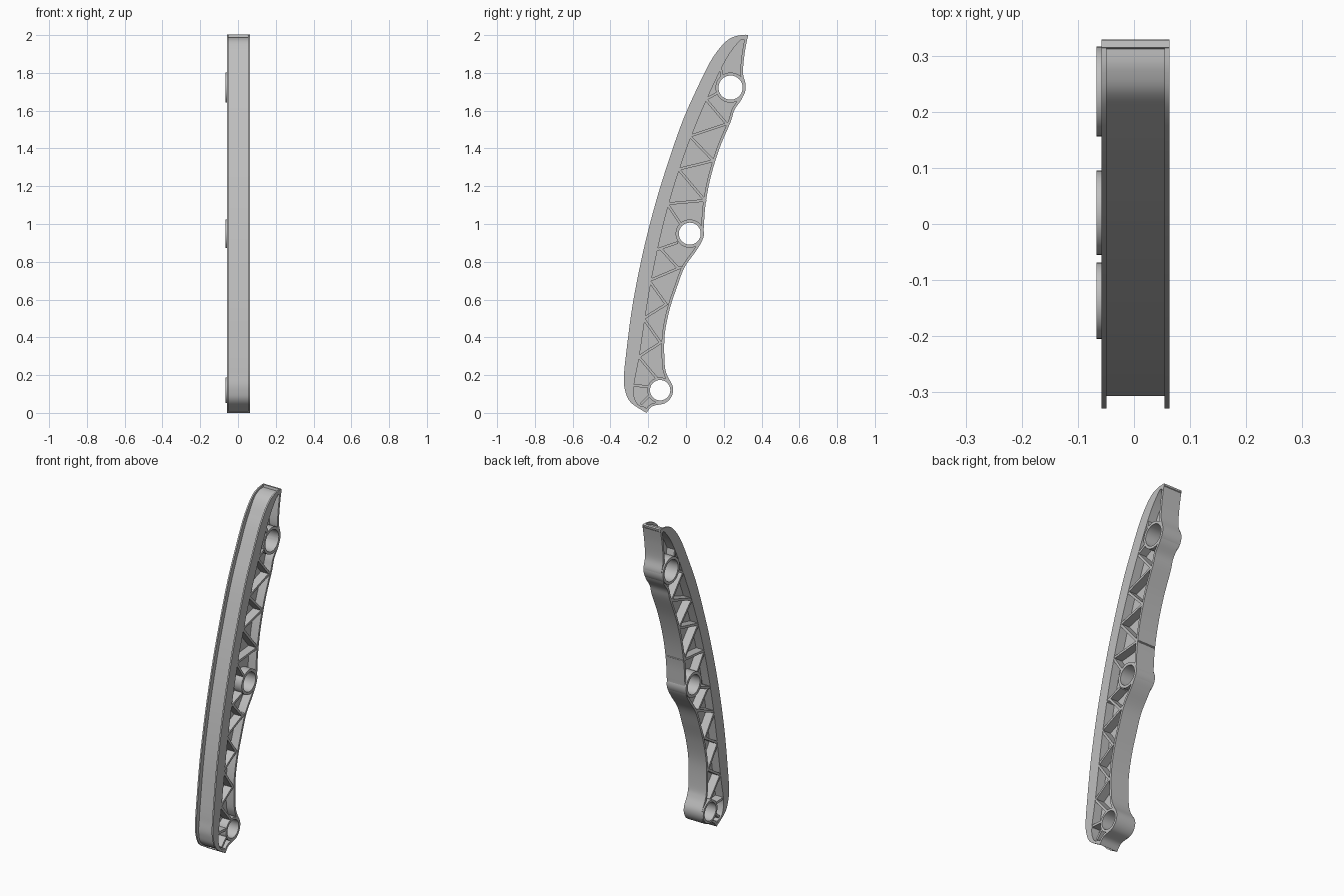
import bpy, bmesh, math
from mathutils import Vector, Matrix

cube = bpy.data.objects.get("Cube")
if cube:
    bpy.data.objects.remove(cube, do_unlink=True)

grey = bpy.data.materials.new("plain grey")
grey.use_nodes = True
grey.diffuse_color = (0.52, 0.52, 0.52, 1)
grey.node_tree.nodes["Principled BSDF"].inputs["Base Color"].default_value = (0.52, 0.52, 0.52, 1)

LEFT, RIGHT = 0.063, -0.058
MIDDLE = (LEFT + RIGHT) / 2


def spline(points, steps=6):
    """Smooth open curve through the points."""
    p = [Vector(q) for q in points]
    p = [2 * p[0] - p[1]] + p + [2 * p[-1] - p[-2]]
    out = []
    for a, b, c, d in zip(p, p[1:], p[2:], p[3:]):
        for i in range(steps):
            t = i / steps
            out.append(0.5 * (2 * b + (c - a) * t + (2 * a - 5 * b + 4 * c - d) * t * t
                              + (3 * b - a - 3 * c + d) * t ** 3))
    return out + [p[-2]]


def offset(curve, depth):
    """Shift a curve to its left by a depth depending on height."""
    out = []
    for i, p in enumerate(curve):
        d = (curve[min(i + 1, len(curve) - 1)] - curve[max(i - 1, 0)]).normalized()
        out.append(p + Vector((-d.y, d.x)) * depth(p.y))
    return out


def circle(centre, radius, n=40):
    return [Vector((centre[0] + radius * math.cos(2 * math.pi * i / n),
                    centre[1] + radius * math.sin(2 * math.pi * i / n))) for i in range(n)]


def plate(name, loops, x0, x1):
    """Filled side profile (y, z), with holes, extruded from x0 to x1."""
    cu = bpy.data.curves.new(name, 'CURVE')
    cu.dimensions, cu.fill_mode, cu.extrude = '2D', 'BOTH', (x1 - x0) / 2
    for loop in loops:
        s = cu.splines.new('POLY')
        s.points.add(len(loop) - 1)
        for point, p in zip(s.points, loop):
            point.co = (p[0], p[1], 0, 1)
        s.use_cyclic_u = True
    tmp = bpy.data.objects.new(name + "_curve", cu)
    bpy.context.collection.objects.link(tmp)
    deps = bpy.context.evaluated_depsgraph_get()
    mesh = bpy.data.meshes.new_from_object(tmp.evaluated_get(deps))
    bpy.data.objects.remove(tmp, do_unlink=True)
    mesh.transform(Matrix(((0, 0, 1, (x0 + x1) / 2), (1, 0, 0, 0), (0, 1, 0, 0), (0, 0, 0, 1))))
    bm = bmesh.new()
    bm.from_mesh(mesh)
    bmesh.ops.remove_doubles(bm, verts=bm.verts, dist=0.0001)
    bmesh.ops.recalc_face_normals(bm, faces=bm.faces)
    bm.to_mesh(mesh)
    bm.free()
    mesh.materials.clear()
    mesh.materials.append(grey)
    ob = bpy.data.objects.new(name, mesh)
    bpy.context.collection.objects.link(ob)
    bpy.ops.object.select_all(action='DESELECT')
    ob.select_set(True)
    bpy.context.view_layer.objects.active = ob
    bpy.ops.object.shade_smooth_by_angle(angle=math.radians(30))
    return ob


# Side outline curves, as (y, z)
front = spline([(.328, 2), (.27, 1.996), (.21, 1.965), (.135, 1.87), (.055, 1.71), (-.02, 1.54),
                (-.1, 1.31), (-.167, 1.09), (-.23, .84), (-.283, .57), (-.315, .33),
                (-.329, .185), (-.32, .11), (-.29, .053), (-.21, 0)])
inner = spline([(.315, 1.975), (.28, 1.965), (.19, 1.83), (.03, 1.47), (-.093, 1.1),
                (-.183, .705), (-.246, .307), (-.275, .15), (-.275, .09), (-.255, .045), (-.215, .03)])
rear = spline([(-.21, 0), (-.178, .035), (-.11, .052), (-.075, .09), (-.07, .14), (-.1, .2),
               (-.113, .26), (-.113, .41), (-.087, .546), (-.05, .66), (-.008, .77), (.055, .86),
               (.088, .92), (.094, .98), (.103, 1.1), (.13, 1.245), (.177, 1.4), (.236, 1.54),
               (.257, 1.605), (.296, 1.664), (.316, 1.73), (.302, 1.8), (.31, 1.9), (.328, 2)])


def channel_depth(z):
    low = min(1, max(0, (z - .04) / .16))
    high = min(1, max(0, (2 - z) / .1))
    return min(.008 + .02 * low, .012 + .016 * high)


# Sliding face with a raised lip on each edge
floor = offset(front, channel_depth)
plate("front_rail", [floor + inner[::-1]], RIGHT, LEFT)
for name, x in (("left_lip", LEFT - .009), ("right_lip", RIGHT)):
    plate(name, [front + floor[::-1]], x, x + .009)

# Rear wall
plate("rear_wall", [rear + offset(rear, lambda z: .014)[::-1]], RIGHT, LEFT)

# Bolt bosses: centre, bore radius, outer radius
bosses = {"upper_boss": ((.236, 1.722), .064, .08),
          "middle_boss": ((.02, .949), .058, .075),
          "lower_boss": ((-.137, .12), .054, .068)}
for name, (c, bore, outer) in bosses.items():
    plate(name, [circle(c, outer), circle(c, bore)], RIGHT - .009, LEFT)

# Central web, pierced by the bores
web = [inner + offset(rear, lambda z: .007)]
web += [circle(c, bore + .005) for c, bore, outer in bosses.values()]
plate("web", web, MIDDLE - .008, MIDDLE + .008)

# Zigzag stiffening ribs
zigzags = [[(.16, 1.69), (.105, 1.66), (.215, 1.53), (.02, 1.465), (.145, 1.335), (-.04, 1.29),
            (.1, 1.125), (-.1, 1.107), (-.035, 1.01)],
           [(-.05, .9), (-.15, .865)], [(-.135, .87), (-.04, .765)],
           [(-.03, .77), (-.195, .7), (-.105, .575), (-.225, .5), (-.135, .372),
            (-.25, .297), (-.16, .19)],
           [(-.2, .14), (-.285, .145)], [(-.195, .09), (-.235, .05)],
           [(.19, 1.79), (.18, 1.84)]]
half = .007
for path in zigzags:
    for a, b in zip(path, path[1:]):
        a, b = Vector(a), Vector(b)
        d = (b - a).normalized() * half
        n = Vector((-d.y, d.x))
        plate("rib", [[a - d - n, b + d - n, b + d + n, a - d + n]], RIGHT + .002, LEFT - .002)
